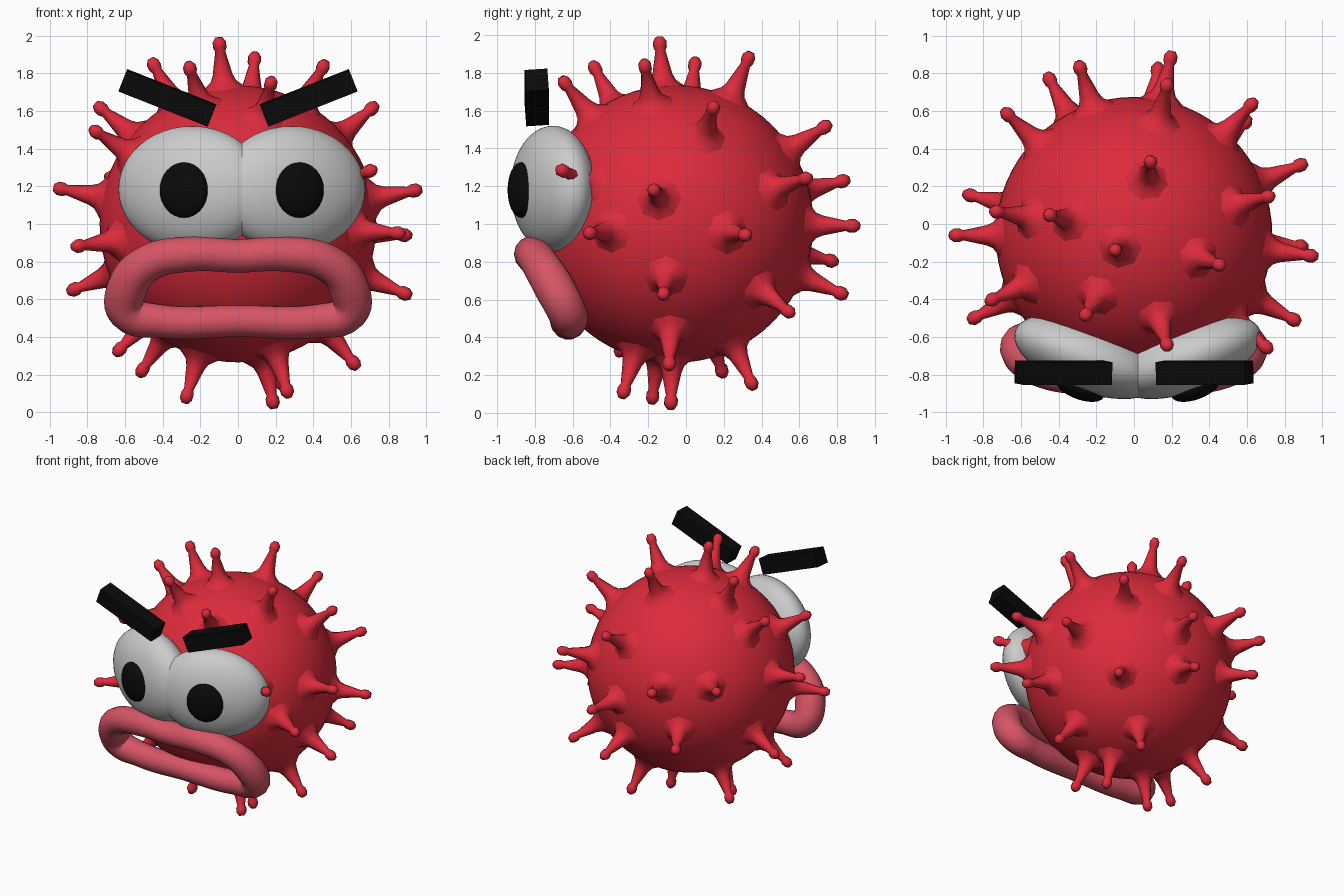
import bpy, bmesh, math
from mathutils import Vector, Matrix

if "Cube" in bpy.data.objects:
    bpy.data.objects.remove(bpy.data.objects["Cube"])

C = Vector((0, -0.06, 1.0))   # body centre
R = 0.735


def material(name, rgb):
    m = bpy.data.materials.new(name)
    m.diffuse_color = (*rgb, 1)
    m.use_nodes = True
    m.node_tree.nodes["Principled BSDF"].inputs["Base Color"].default_value = m.diffuse_color
    return m


RED = material("red", (0.72, 0.024, 0.045))
PINK = material("pink", (0.68, 0.09, 0.13))
BLACK = material("black", (0.003, 0.003, 0.003))


def ellipsoid(name, loc, size, rot_z=0, mat=None, segs=48):
    bpy.ops.mesh.primitive_uv_sphere_add(segments=segs, ring_count=segs // 2,
                                         radius=1, location=loc, rotation=(0, 0, rot_z))
    o = bpy.context.object
    o.name = name
    o.scale = size
    bpy.ops.object.shade_smooth()
    if mat:
        o.data.materials.append(mat)
    return o


# round body
ellipsoid("body", C, (R, R, R), 0, RED, 64)

# spikes: tip positions, each spike points away from the body centre
tips = [
    (-.10, -.14, 1.97), (.09, .34, 1.90), (-.46, .05, 1.87), (.46, -.22, 1.85),
    (-.26, -.49, 1.84), (.18, -.66, 1.77), (.73, .15, 1.63), (.18, .76, 1.53),
    (.62, .63, 1.24), (.95, -.17, 1.18), (.72, -.67, 1.29), (.90, .32, .94),
    (.87, -.52, .95), (.91, -.12, .62), (-.96, -.06, 1.19), (-.76, .07, 1.64),
    (-.77, -.41, 1.50), (-.87, -.51, .88), (-.90, .16, .64), (-.29, .84, 1.23),
    (-.68, .59, 1.25), (-.46, .79, .80), (.20, .91, .99), (.13, .85, .62),
    (.60, .55, .53), (.64, -.09, .23), (.24, .37, .11), (.19, -.08, .03),
    (.27, -.34, .08), (-.28, -.18, .06), (-.53, .20, .19), (-.66, -.36, .30),
]
# (distance from centre, radius): flared root, taper, knob
profile = [(.70, .15), (.738, .10), (.765, .068), (.80, .053), (.925, .027),
           (.945, .036), (.975, .036), (1.0, .019)]
SIDES = 8
bm = bmesh.new()
for t in tips:
    d = (Vector(t) - C).normalized()
    m = Matrix.Translation(C) @ d.to_track_quat('Z', 'Y').to_matrix().to_4x4()
    rings = []
    for h, r in profile:
        rings.append([bm.verts.new(m @ Vector((r * math.cos(a), r * math.sin(a), h)))
                      for a in (2 * math.pi * i / SIDES for i in range(SIDES))])
    for lo, hi in zip(rings, rings[1:]):
        for i in range(SIDES):
            j = (i + 1) % SIDES
            bm.faces.new((lo[i], lo[j], hi[j], hi[i]))
    bm.faces.new(rings[-1])
me = bpy.data.meshes.new("spikes")
bm.to_mesh(me)
bm.free()
me.materials.append(RED)
spikes = bpy.data.objects.new("spikes", me)
bpy.context.collection.objects.link(spikes)
bpy.context.view_layer.objects.active = spikes
spikes.select_set(True)
bpy.ops.object.shade_smooth_by_angle(angle=math.radians(60))

# eyes, pupils and brows
for side, s in (("left", -1), ("right", 1)):
    turn = s * math.radians(20)
    ellipsoid(side + "_eye", (.02 + s * .265, -.705, 1.185), (.41, .187, .335), turn)
    ellipsoid(side + "_pupil", (.02 + s * .307, -.872, 1.18), (.135, .06, .147), turn, BLACK, 32)
    bpy.ops.mesh.primitive_cube_add(size=1, location=(s * .375, -.79, 1.67),
                                    rotation=(math.radians(4), -s * math.radians(21.5), 0))
    brow = bpy.context.object
    brow.name = side + "_brow"
    brow.scale = (.51, .12, .12)
    brow.data.materials.append(BLACK)

# lips: closed tube lying on a tilted plane; (x, z, thickness factor)
half = [(.25, .84, 1.05), (.48, .79, 1.1), (.59, .66, 1.2), (.585, .53, 1.15), (.42, .485, 1.0)]
path = [(0, .83, 1)] + half + [(0, .485, .95)] + [(-x, z, f) for x, z, f in reversed(half)]
cu = bpy.data.curves.new("lips", 'CURVE')
cu.dimensions = '3D'
cu.bevel_depth = .09
cu.bevel_resolution = 5
cu.resolution_u = 6
sp = cu.splines.new('BEZIER')
sp.bezier_points.add(len(path) - 1)
sp.use_cyclic_u = True
for p, (x, z, f) in zip(sp.bezier_points, path):
    p.co = (x, -.635 - .52 * (z - .485) + .09 * x * x, z)
    p.radius = f
    p.handle_left_type = p.handle_right_type = 'AUTO'
cu.materials.append(PINK)
bpy.context.collection.objects.link(bpy.data.objects.new("lips", cu))
